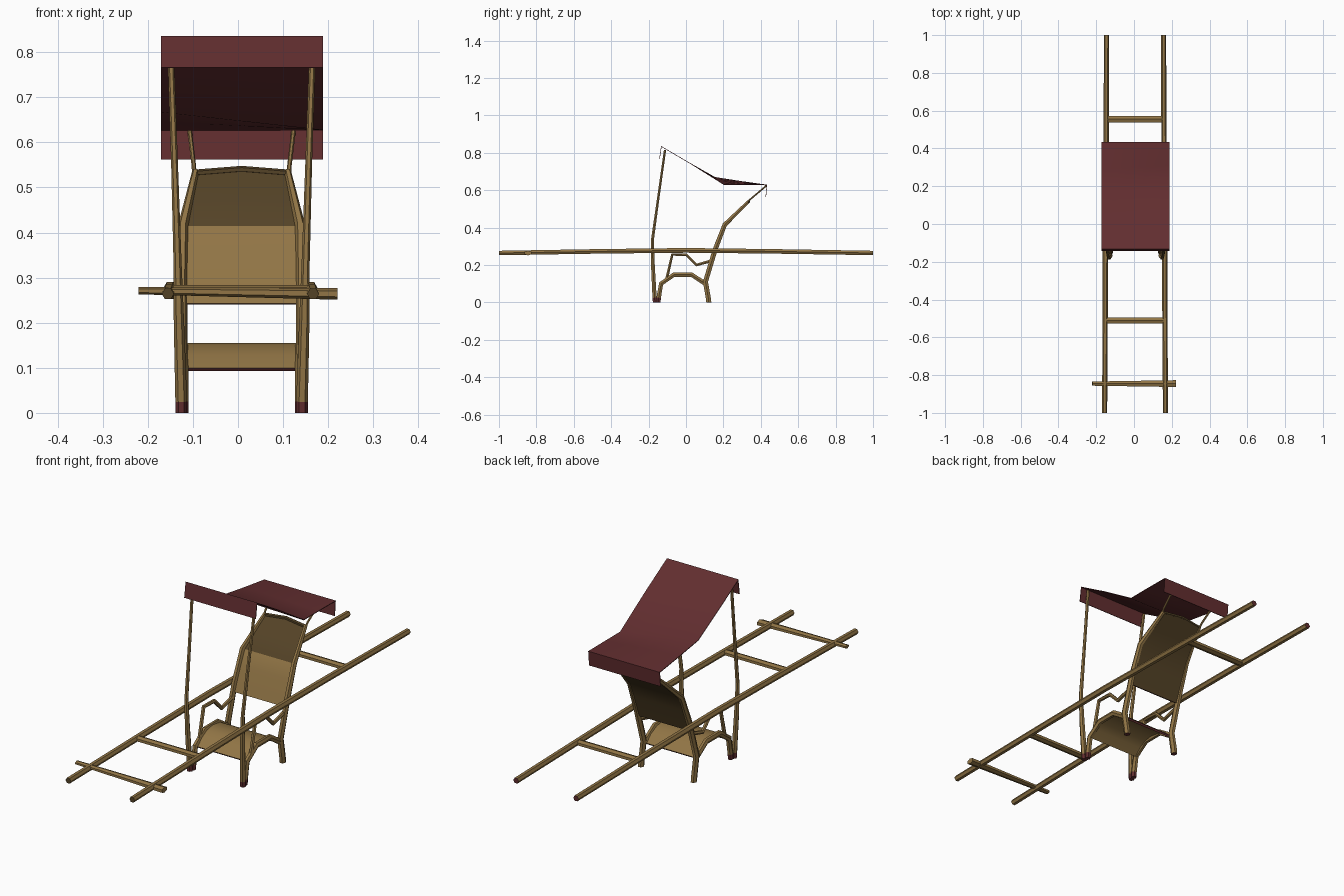
import bpy, bmesh, math
from mathutils import Vector

if "Cube" in bpy.data.objects:
    bpy.data.objects.remove(bpy.data.objects["Cube"])


def material(name, rgb):
    m = bpy.data.materials.new(name)
    m.diffuse_color = (*rgb, 1)
    m.use_nodes = True
    m.node_tree.nodes["Principled BSDF"].inputs["Base Color"].default_value = m.diffuse_color
    return m


WOOD = material("bamboo wood", (0.285, 0.178, 0.06))
RED = material("dark red cloth", (0.122, 0.027, 0.029))
DARK = material("dark brown wood", (0.09, 0.056, 0.02))
CX = 0.008  # centre line of the chair


def finish(bm, name, mats, rule=None):
    bmesh.ops.recalc_face_normals(bm, faces=bm.faces)
    bm.normal_update()
    if rule:
        for f in bm.faces:
            f.material_index = rule(f)
    me = bpy.data.meshes.new(name)
    bm.to_mesh(me)
    bm.free()
    ob = bpy.data.objects.new(name, me)
    bpy.context.collection.objects.link(ob)
    for m in mats:
        me.materials.append(m)
    bpy.ops.object.select_all(action='DESELECT')
    ob.select_set(True)
    bpy.context.view_layer.objects.active = ob
    bpy.ops.object.shade_smooth_by_angle(angle=math.radians(35))
    return ob


def tube(name, pts, radii, sides=6, wide=1.0, level_ends=False, rule=None, mats=(WOOD, RED, DARK)):
    """Pole swept along a list of points with one radius per point; wide stretches it sideways."""
    pts = [Vector(p) for p in pts]
    if not isinstance(radii, (list, tuple)):
        radii = [radii] * len(pts)
    bm = bmesh.new()
    rings = []
    for i, p in enumerate(pts):
        a = (p - pts[i - 1]).normalized() if i else Vector()
        b = (pts[i + 1] - p).normalized() if i < len(pts) - 1 else Vector()
        t = (a + b).normalized()
        if level_ends and i == 0:
            t = Vector((0, 0, 1))
        ref = Vector((0, 0, 1)) if abs(t.x) > 0.8 else Vector((1, 0, 0))
        u = (ref - t * ref.dot(t)).normalized()
        v = t.cross(u) * wide
        rings.append([bm.verts.new(p + radii[i] * (u * math.cos(k * math.tau / sides)
                      + v * math.sin(k * math.tau / sides))) for k in range(sides)])
    for r, q in zip(rings, rings[1:]):
        for k in range(sides):
            j = (k + 1) % sides
            bm.faces.new((r[k], r[j], q[j], q[k]))
    bm.faces.new(rings[0])
    bm.faces.new(rings[-1])
    return finish(bm, name, mats, rule)


def sheet(name, rows, thick, mats, rule=None):
    """Thin panel lofted through rows of points."""
    bm = bmesh.new()
    vs = [[bm.verts.new(p) for p in row] for row in rows]
    for r, q in zip(vs, vs[1:]):
        for k in range(len(r) - 1):
            bm.faces.new((r[k], r[k + 1], q[k + 1], q[k]))
    bmesh.ops.recalc_face_normals(bm, faces=bm.faces)
    bmesh.ops.solidify(bm, geom=bm.faces[:], thickness=thick)
    return finish(bm, name, mats, rule)


def foot(f):
    return int(f.calc_center_median().z < 0.025)


def back_foot(f):
    return int(f.calc_center_median().z < 0.001)


def pole_end(f):
    y = f.calc_center_median().y
    return 2 if y < -0.999 else int(y > 0.999)


def back_colour(f):
    """Dark on the rear face and the upper front, red along the lower edge."""
    c = f.calc_center_median()
    if f.normal.z < -0.8 and c.z < 0.25:
        return 1
    return 2 if c.z > 0.415 or f.normal.y > 0.3 else 0


for side, s in (("left", -1), ("right", 1)):
    def X(w):
        return CX + s * w

    # long carrying pole, slightly bowed
    c = 0.0055
    tube(side + "_carrying_pole",
         [(c + s * 0.161, -1, 0.264), (c + s * 0.158, -0.45, 0.273), (c + s * 0.156, 0, 0.278),
          (c + s * 0.153, 0.45, 0.273), (c + s * 0.151, 1, 0.264)],
         [0.0135, 0.014, 0.0145, 0.014, 0.0135], rule=pole_end)

    # front post holding the canopy
    tube(side + "_canopy_post",
         [(X(0.134), -0.166, 0), (X(0.134), -0.168, 0.025), (X(0.139), -0.177, 0.2),
          (X(0.142), -0.18, 0.33), (X(0.149), -0.148, 0.56), (X(0.158), -0.112, 0.815)],
         [0.013, 0.013, 0.0115, 0.009, 0.0075, 0.007], level_ends=True, rule=foot)

    # arched seat rail and front leg
    tube(side + "_seat_rail",
         [(X(0.13), -0.148, 0), (X(0.13), -0.146, 0.025), (X(0.13), -0.133, 0.1),
          (X(0.13), -0.065, 0.148), (X(0.13), 0.03, 0.148), (X(0.13), 0.103, 0.1)],
         0.012, wide=1.15, level_ends=True, rule=foot)

    # back leg continuing into the backrest frame
    tube(side + "_back_frame",
         [(X(0.133), 0.122, 0), (X(0.133), 0.119, 0.025), (X(0.133), 0.104, 0.11),
          (X(0.133), 0.155, 0.28), (X(0.130), 0.207, 0.415), (X(0.102), 0.33, 0.535)],
         [0.013, 0.013, 0.013, 0.0125, 0.0115, 0.008], wide=1.2, level_ends=True, rule=back_foot)

    # thin stay from backrest to rear of canopy
    tube(side + "_rear_canopy_stay",
         [(X(0.104), 0.31, 0.515), (X(0.106), 0.34, 0.548), (X(0.115), 0.43, 0.624)], 0.005)

    # bent armrest
    tube(side + "_armrest",
         [(X(0.13), -0.103, 0.128), (X(0.13), -0.073, 0.256), (X(0.13), 0.002, 0.254),
          (X(0.13), 0.056, 0.2), (X(0.13), 0.135, 0.222)], 0.009)

# crossbars between the poles
tube("rear_crossbar", [(-0.148, 0.555, 0.27), (0.157, 0.555, 0.27)], 0.012, wide=1.6)
tube("front_crossbar", [(-0.152, -0.51, 0.272), (0.163, -0.51, 0.272)], 0.012, wide=1.5)
tube("shoulder_bar", [(-0.221, -0.845, 0.271), (0.221, -0.845, 0.264)], [0.008, 0.013], wide=1.6)

# seat panel, following the rails
W = 0.126
seat_profile = [(-0.133, 0.1), (-0.1, 0.128), (-0.065, 0.15), (-0.02, 0.155),
                (0.03, 0.15), (0.07, 0.128), (0.103, 0.1)]
sheet("seat", [[(CX - W, y, z), (CX + W, y, z)] for y, z in seat_profile], 0.009,
      [WOOD, RED], lambda f: int(f.calc_center_median().z < 0.103))

# backrest panel with arched top
back_rows = [(0.14, 0.243, 0.126, 0), (0.155, 0.285, 0.126, 0), (0.18, 0.35, 0.126, 0),
             (0.207, 0.415, 0.124, 0), (0.262, 0.47, 0.111, 0.003), (0.325, 0.532, 0.096, 0.008)]
sheet("backrest", [[(CX - w, y, z), (CX, y + a, z + a), (CX + w, y, z)]
                   for y, z, w, a in back_rows], 0.009, [WOOD, RED, DARK], back_colour)
tube("backrest_top_rail", [(CX - 0.1, 0.327, 0.532), (CX, 0.335, 0.54), (CX + 0.1, 0.327, 0.532)],
     0.008, mats=[DARK])

# cloth canopy: sagging, twisted sheet with hanging flaps front and back
# each row: left y, left z, right y, right z
canopy_rows = [(-0.143, 0.766, -0.143, 0.766), (-0.133, 0.836, -0.133, 0.836),
               (0.01, 0.752, 0.03, 0.74), (0.155, 0.67, 0.205, 0.63),
               (0.29, 0.649, 0.31, 0.63), (0.434, 0.629, 0.434, 0.629),
               (0.428, 0.562, 0.428, 0.562)]
XL, XR, N = -0.171, 0.189, 4
sheet("canopy", [[(XL + (XR - XL) * k / N, ly + (ry - ly) * k / N, lz + (rz - lz) * k / N)
                  for k in range(N + 1)] for ly, lz, ry, rz in canopy_rows], 0.003, [RED])
